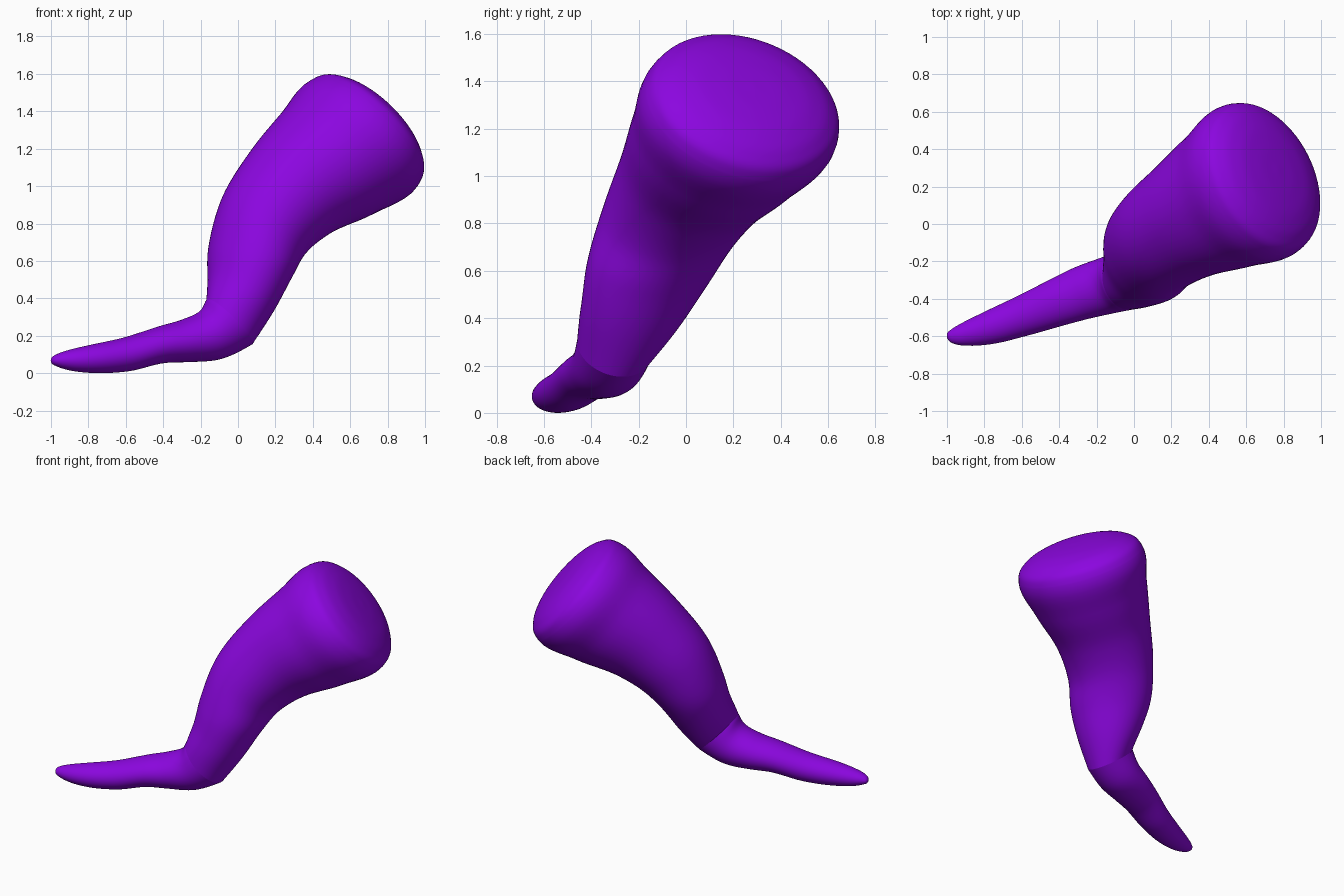
import bpy, bmesh, math
from mathutils import Vector

if "Cube" in bpy.data.objects:
    bpy.data.objects.remove(bpy.data.objects["Cube"])

SIDES, STEPS = 64, 6

purple = bpy.data.materials.new("purple")
purple.diffuse_color = (0.26, 0.002, 0.74, 1)
purple.use_nodes = True
purple.node_tree.nodes["Principled BSDF"].inputs["Base Color"].default_value = purple.diffuse_color


def smooth_rings(keys):
    """Chord-length spline through rings (centre, normal, side radius, height radius)."""
    def dist(a, b):
        return max(1e-4, math.sqrt(sum((a[i] - b[i]) ** 2 for i in (0, 1, 2, 6, 7))))
    n = len(keys)
    d = [dist(keys[i], keys[i + 1]) for i in range(n - 1)]
    slope = [[(b - a) / d[i] for a, b in zip(keys[i], keys[i + 1])] for i in range(n - 1)]
    tan = [slope[0]]
    for i in range(1, n - 1):
        tan.append([(p * d[i] + q * d[i - 1]) / (d[i] + d[i - 1])
                    for p, q in zip(slope[i - 1], slope[i])])
    tan.append(slope[-1])
    out = []
    for i in range(n - 1):
        for s in range(STEPS):
            t = s / STEPS
            h0, h1 = 2*t**3 - 3*t**2 + 1, t**3 - 2*t**2 + t
            h2, h3 = 3*t**2 - 2*t**3, t**3 - t**2
            out.append([h0*a + h1*d[i]*ma + h2*b + h3*d[i]*mb for a, b, ma, mb
                        in zip(keys[i], keys[i + 1], tan[i], tan[i + 1])])
    return out + [list(keys[-1])]


def loft(name, keys, cap_start=False, cap_end=False):
    bm = bmesh.new()
    rings = []
    for r in smooth_rings(keys):
        c, nrm = Vector(r[:3]), Vector(r[3:6]).normalized()
        u = Vector((nrm.y, -nrm.x, 0)).normalized()
        v = nrm.cross(u)
        rings.append([bm.verts.new(c + u * r[6] * math.cos(a) + v * r[7] * math.sin(a))
                      for a in (2 * math.pi * k / SIDES for k in range(SIDES))])
    for a, b in zip(rings, rings[1:]):
        for k in range(SIDES):
            j = (k + 1) % SIDES
            bm.faces.new((a[k], a[j], b[j], b[k]))
    if cap_start:
        bm.faces.new(rings[0][::-1])
    if cap_end:
        bm.faces.new(rings[-1])
    for f in bm.faces:
        f.smooth = True
    bm.normal_update()
    me = bpy.data.meshes.new(name)
    bm.to_mesh(me)
    bm.free()
    me.materials.append(purple)
    ob = bpy.data.objects.new(name, me)
    bpy.context.collection.objects.link(ob)
    return ob


# ring shared by both parts, forming the crease
seam = (-0.045, -0.302, 0.275, 0.68, 0.20, 0.70, 0.160, 0.172)

# thin pointed end lying on the ground
tail = [
    (-1.000, -0.608, 0.068, 0.95, 0.31, 0.0, 0.004, 0.003),
    (-0.990, -0.607, 0.068, 0.95, 0.31, 0.0, 0.026, 0.020),
    (-0.960, -0.603, 0.069, 0.95, 0.31, 0.0, 0.044, 0.036),
    (-0.900, -0.590, 0.070, 0.95, 0.31, 0.0, 0.064, 0.055),
    (-0.800, -0.563, 0.075, 0.95, 0.31, 0.05, 0.085, 0.073),
    (-0.600, -0.493, 0.100, 0.94, 0.31, 0.12, 0.108, 0.091),
    (-0.400, -0.415, 0.154, 0.95, 0.31, 0.12, 0.129, 0.100),
    (-0.280, -0.370, 0.173, 0.94, 0.30, 0.15, 0.142, 0.115),
    (-0.145, -0.330, 0.206, 0.90, 0.26, 0.36, 0.152, 0.141),
    seam,
]
loft("tapered_tail", tail, cap_start=True)

# thick flaring body
body = [
    seam,
    (0.015, -0.233, 0.420, 0.46, 0.25, 0.85, 0.221, 0.192),
    (0.065, -0.163, 0.590, 0.36, 0.23, 0.90, 0.274, 0.223),
    (0.140, -0.075, 0.790, 0.52, 0.27, 0.78, 0.295, 0.264),
    (0.285, 0.025, 0.970, 0.66, 0.33, 0.66, 0.327, 0.305),
    (0.490, 0.138, 1.130, 0.69, 0.35, 0.63, 0.393, 0.365),
]
# softly domed end: (offset along the axis, scale)
n = Vector((0.67, 0.34, 0.66)).normalized()
for h, s in ((0, 1), (0.05, 0.96), (0.095, 0.84), (0.13, 0.64), (0.15, 0.35), (0.156, 0.02)):
    c = Vector((0.665, 0.237, 1.275)) + n * h
    body.append((*c, *n, 0.437 * s, 0.40 * s))
loft("flared_body", body, cap_end=True)
